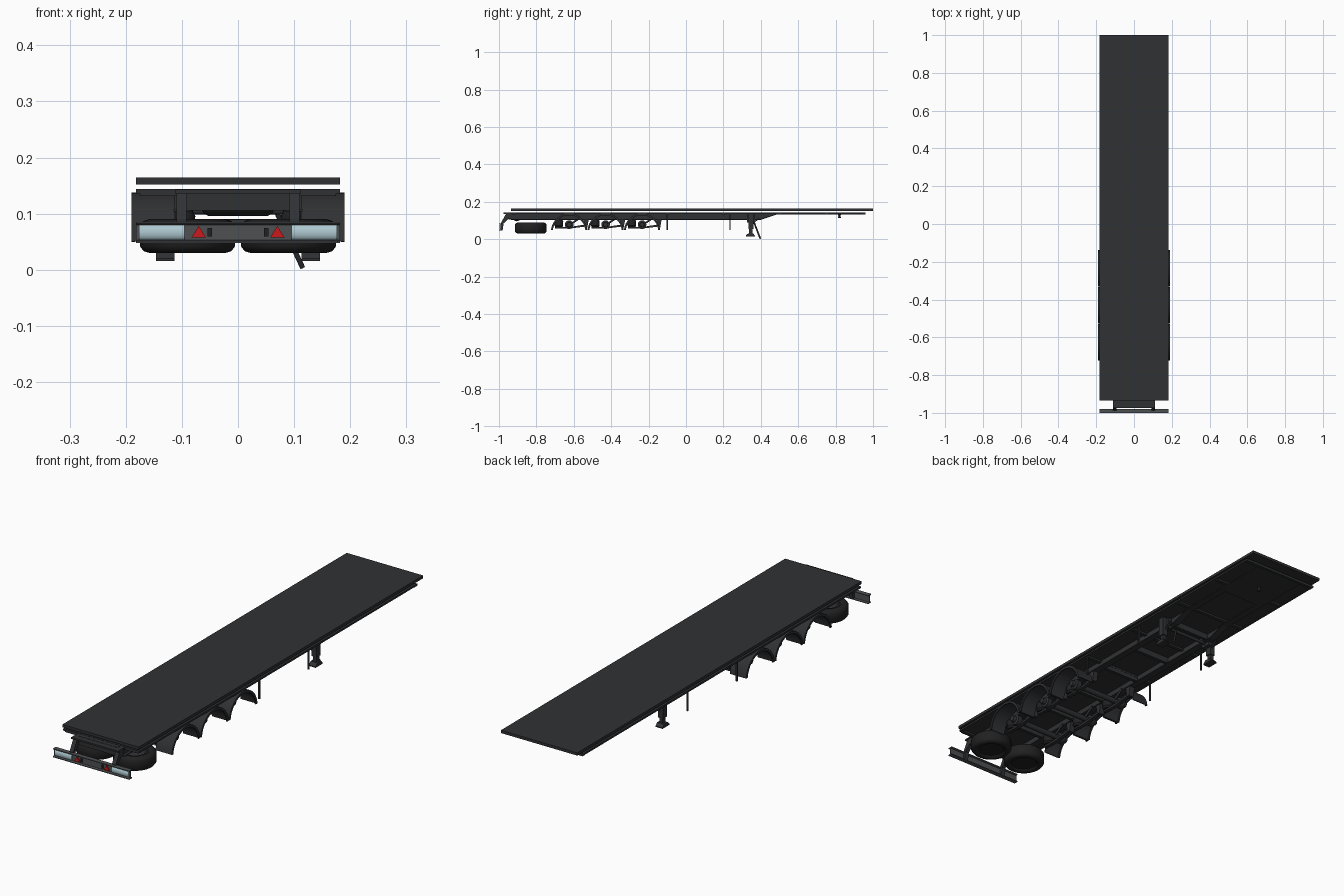
import bpy, bmesh
from math import pi, sin, cos
from mathutils import Vector

if "Cube" in bpy.data.objects:
    bpy.data.objects.remove(bpy.data.objects["Cube"])


def mat(name, r, g, b):
    m = bpy.data.materials.new(name)
    m.diffuse_color = (r, g, b, 1)
    m.use_nodes = True
    m.node_tree.nodes["Principled BSDF"].inputs["Base Color"].default_value = m.diffuse_color
    return m


DARK = mat("dark_frame", 0.03, 0.031, 0.034)
BLACK = mat("black_rubber", 0.015, 0.015, 0.016)
STEEL = mat("bumper_steel", 0.075, 0.08, 0.085)
GLASS = mat("lamp_lens", 0.42, 0.58, 0.63)
RED = mat("red_reflector", 0.6, 0.01, 0.012)


def finish(name, bm, m, smooth=False):
    bmesh.ops.recalc_face_normals(bm, faces=bm.faces)
    me = bpy.data.meshes.new(name)
    bm.to_mesh(me)
    bm.free()
    ob = bpy.data.objects.new(name, me)
    bpy.context.collection.objects.link(ob)
    me.materials.append(m)
    if smooth:
        bpy.ops.object.select_all(action='DESELECT')
        ob.select_set(True)
        bpy.context.view_layer.objects.active = ob
        bpy.ops.object.shade_smooth_by_angle(angle=0.7)
    return ob


def box(name, x, y, z, m=DARK):
    bm = bmesh.new()
    bmesh.ops.create_cube(bm, size=1)
    for v in bm.verts:
        v.co = [(a + b) / 2 + c * (b - a) for (a, b), c in zip((x, y, z), v.co)]
    return finish(name, bm, m)


def prism(name, pts, x0, x1, m=DARK, smooth=False):
    """Extrude a (y, z) outline from x0 to x1."""
    bm = bmesh.new()
    f = bm.faces.new([bm.verts.new((x0, y, z)) for y, z in pts])
    r = bmesh.ops.extrude_face_region(bm, geom=[f])
    for v in r["geom"]:
        if isinstance(v, bmesh.types.BMVert):
            v.co.x = x1
    return finish(name, bm, m, smooth)


def lathe(name, profile, start, axis, m=DARK, n=32):
    """Revolve (radius, height) points about an axis through start."""
    q = Vector((0, 0, 1)).rotation_difference(Vector(axis))
    bm = bmesh.new()
    rings = [[bm.verts.new(Vector(start) + q @ Vector((r * cos(2 * pi * i / n), r * sin(2 * pi * i / n), h)))
              for i in range(n)] for r, h in profile]
    for a, b in zip(rings, rings[1:]):
        for i in range(n):
            j = (i + 1) % n
            bm.faces.new((a[i], a[j], b[j], b[i]))
    bm.faces.new(rings[0])
    bm.faces.new(rings[-1])
    return finish(name, bm, m, True)


def rod(name, a, b, r, m=DARK, n=16):
    d = Vector(b) - Vector(a)
    return lathe(name, [(r, 0), (r, d.length)], a, d.normalized(), m, n)


def arc(yc, zc, r, a0, a1, n=16):
    return [(yc + r * cos(a0 + (a1 - a0) * i / n), zc + r * sin(a0 + (a1 - a0) * i / n)) for i in range(n + 1)]


# Load deck floating over the lower frame floor
box("load_deck", (-.182, .182), (-.935, 1), (.152, .164))
box("lower_floor", (-.18, .18), (-.93, .96), (.139, .144))
box("front_rail", (-.18, .18), (.945, .96), (.133, .14))

# Crossmembers
for y in (-.92, -.1, .2, .5, .75):
    box("crossmember", (-.175, .175), (y - .008, y + .008), (.131, .14))
for y in (-.72, -.52, -.32, -.1, .1, .36):
    box("beam_tie", (-.1, .1), (y - .007, y + .007), (.113, .14))

for s in (-1, 1):
    # Main beam with gooseneck, and its lower flange
    box("side_rail", (s * .172, s * .182), (-.93, .96), (.136, .144))
    prism("main_beam", [(-.935, .14), (.95, .14), (.95, .134), (.48, .134), (.4, .107), (-.935, .107)],
          s * .097, s * .103)
    prism("beam_flange", [(-.935, .108), (.4, .108), (.48, .135), (.95, .135), (.95, .131), (.48, .131),
                          (.4, .104), (-.935, .104)], s * .085, s * .115)

    # Fenders, axle ends and suspension
    for y in (-.235, -.43, -.625):
        a = .1
        ring = arc(y, .041, .097, a, pi - a)
        prism("fender", ring + arc(y, .041, .093, pi - a, a), s * .112, s * .188, DARK, True)
        prism("fender_lip", ring + arc(y, .041, .087, pi - a, a), s * .184, s * .19, DARK, True)
        lathe("brake_drum", [(.012, 0), (.023, .002), (.023, .022), (.014, .025), (.012, .04)],
              (s * .108, y, .078), (s, 0, 0), DARK, 24)
        prism("hanger_bracket", [(y + .075, .107), (y + .105, .107), (y + .097, .062), (y + .083, .062)],
              s * .088, s * .112)
        prism("trailing_arm", [(y + .095, .08), (y + .01, .067), (y - .075, .066), (y - .075, .058),
                               (y - .005, .056), (y + .09, .068)], s * .092, s * .108)
        lathe("air_spring", [(.018, 0), (.024, .008), (.022, .018), (.024, .03), (.018, .042)],
              (s * .1, y - .055, .065), (0, 0, 1), BLACK, 24)
        rod("shock_absorber", (s * .085, y, .075), (s * .085, y + .055, .112), .005)

    # Side posts
    for y in (-.1, .235):
        box("side_post", (s * .168, s * .175), (y - .003, y + .003), (.05, .14))

    # Landing leg
    box("landing_leg_tube", (s * .118, s * .142), (.333, .36), (.055, .14))
    box("landing_leg_inner", (s * .122, s * .138), (.337, .356), (.025, .06))
    prism("landing_foot", [(.32, .016), (.368, .016), (.368, .02), (.358, .032), (.333, .032), (.32, .02)],
          s * .113, s * .146)
    prism("leg_brace", [(.36, .085), (.39, .107), (.39, .114), (.36, .093)], s * .118, s * .128)
    box("leg_bracket", (s * .1, s * .12), (.325, .37), (.09, .138))

    # Spare wheel stored flat
    c = (s * .09, -.83, .03)
    lathe("spare_tyre", [(.052, .009), (.058, .002), (.068, 0), (.078, .003), (.085, .012), (.085, .048),
                         (.078, .057), (.068, .06), (.058, .058), (.052, .051)], c, (0, 0, 1), BLACK, 40)
    lathe("spare_rim", [(.052, .045), (.052, .053), (.047, .055), (.043, .052), (.03, .056), (.02, .056),
                        (.018, .05)], c, (0, 0, 1), DARK, 40)

    # Rear bumper arm, lamp, plate light and warning triangle
    prism("bumper_arm", [(-.935, .14), (-.96, .14), (-.988, .09), (-.988, .05), (-.98, .05), (-.975, .085),
                         (-.95, .108), (-.935, .108)], s * .092, s * .11)
    lamp = arc(-.991, .0665, .0135, pi / 2, 3 * pi / 2, 8)
    prism("rear_lamp", [(-.991 + (y + .991) * .55, z) for y, z in lamp], s * .095, s * .176, GLASS, True)
    box("bumper_block", (s * .046, s * .054), (-.996, -.99), (.059, .074), BLACK)
    bm = bmesh.new()
    f = bm.faces.new([bm.verts.new((s * .07 + dx, -.991, z)) for dx, z in ((-.013, .057), (.013, .057), (0, .078))])
    r = bmesh.ops.extrude_face_region(bm, geom=[f])
    bmesh.ops.translate(bm, vec=(0, -.005, 0), verts=[v for v in r["geom"] if isinstance(v, bmesh.types.BMVert)])
    finish("warning_triangle", bm, RED)

# Axle tubes
for y in (-.235, -.43, -.625):
    rod("axle_tube", (-.115, y, .078), (.115, y, .078), .012)

# Landing gear cross shaft and hanging crank handle
rod("leg_cross_shaft", (-.125, .346, .105), (.125, .346, .105), .007)
rod("crank_handle", (.07, .36, .1), (.115, .397, .004), .0045)

# Rear plate, air tank and bumper channel
box("rear_plate", (-.092, .092), (-.95, -.935), (.106, .144))
box("rear_step", (-.112, .112), (-.975, -.93), (.136, .143))
lathe("air_tank", [(.008, 0), (.017, .004), (.021, .012), (.021, .118), (.017, .126), (.008, .13)],
      (-.065, -.905, .117), (1, 0, 0), BLACK, 24)
prism("rear_bumper", [(-1, .085), (-.98, .085), (-.98, .082), (-.988, .08), (-.988, .053), (-.98, .051),
                      (-.98, .048), (-1, .048), (-1, .051), (-.991, .053), (-.991, .08), (-1, .082)],
      -.182, .182, STEEL)

# Kingpin and coupling plate
box("coupling_plate", (-.1, .1), (.7, .95), (.131, .136))
lathe("kingpin", [(.008, 0), (.008, .005), (.005, .007), (.005, .013), (.008, .015), (.008, .022)],
      (0, .82, .114), (0, 0, 1), DARK, 20)
